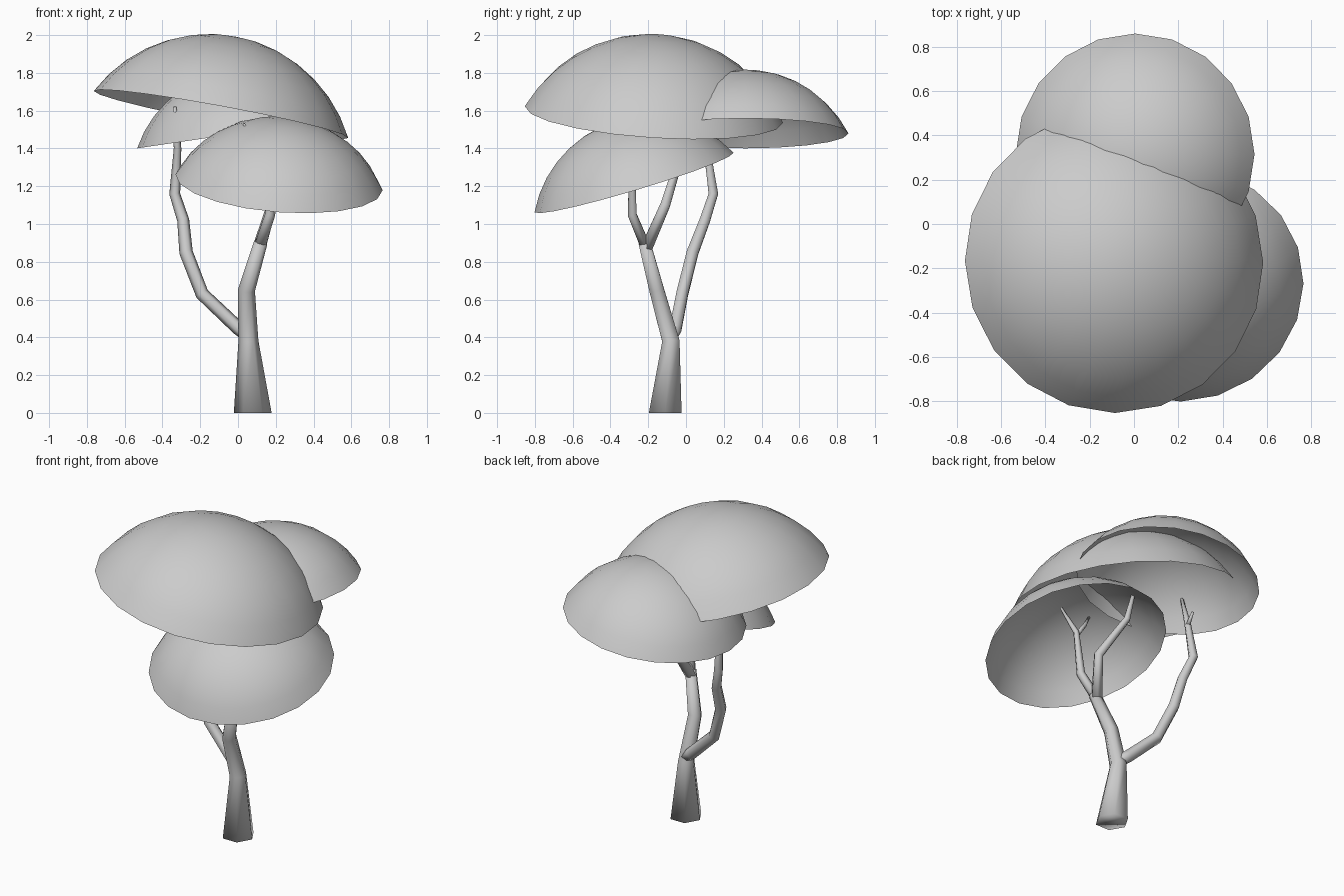
import bpy, bmesh, math
from mathutils import Vector

if "Cube" in bpy.data.objects:
    bpy.data.objects.remove(bpy.data.objects["Cube"])


def finish(bm, name):
    bmesh.ops.recalc_face_normals(bm, faces=bm.faces)
    me = bpy.data.meshes.new(name)
    bm.to_mesh(me)
    bm.free()
    for p in me.polygons:
        p.use_smooth = True
    ob = bpy.data.objects.new(name, me)
    bpy.context.collection.objects.link(ob)
    return ob


def canopy(name, centre, radius, slope, segs=20, rings=7, half=math.radians(63)):
    """Open spherical cap; slope = rim plane rise along x and y."""
    n = Vector((-slope[0], -slope[1], 1)).normalized()
    R = radius / math.sin(half)
    bm = bmesh.new()
    apex = bm.verts.new((0, 0, R * (1 - math.cos(half))))
    prev = None
    for i in range(1, rings + 1):
        a = half * i / rings
        z = R * (math.cos(a) - math.cos(half))
        ring = [bm.verts.new((R * math.sin(a) * math.cos(2 * math.pi * k / segs),
                              R * math.sin(a) * math.sin(2 * math.pi * k / segs), z))
                for k in range(segs)]
        for k in range(segs):
            j = (k + 1) % segs
            if prev:
                bm.faces.new((prev[k], ring[k], ring[j], prev[j]))
            else:
                bm.faces.new((apex, ring[k], ring[j]))
        prev = ring
    ob = finish(bm, name)
    ob.rotation_mode = 'QUATERNION'
    ob.rotation_quaternion = Vector((0, 0, 1)).rotation_difference(n)
    ob.location = centre
    return ob


def limb(name, path, sides=6):
    """Tapered tube through (x, y, z, radius) points."""
    pts = [Vector(p[:3]) for p in path]
    bm = bmesh.new()
    rings = []
    for i, p in enumerate(pts):
        d = (pts[min(i + 1, len(pts) - 1)] - pts[max(i - 1, 0)]).normalized()
        if path[i][2] == 0:
            d = Vector((0, 0, 1))
        q = Vector((0, 0, 1)).rotation_difference(d)
        rings.append([bm.verts.new(p + q @ Vector((
            path[i][3] * math.cos(2 * math.pi * k / sides),
            path[i][3] * math.sin(2 * math.pi * k / sides), 0))) for k in range(sides)])
    for a, b in zip(rings, rings[1:]):
        for k in range(sides):
            j = (k + 1) % sides
            bm.faces.new((a[k], a[j], b[j], b[k]))
    bm.faces.new(rings[0][::-1])
    bm.faces.new(rings[-1])
    return finish(bm, name)


# Leaf canopies
canopy("canopy_large", (-0.09, -0.17, 1.58), 0.685, (-0.185, -0.065))
canopy("canopy_back", (0.005, 0.315, 1.48), 0.545, (0.147, 0.0))
canopy("canopy_front", (0.217, -0.275, 1.22), 0.55, (-0.08, 0.3))

# Trunk and its two upper branches
limb("trunk", [(0.078, -0.11, 0, 0.1), (0.055, -0.08, 0.38, 0.053),
               (0.045, -0.155, 0.65, 0.045), (0.12, -0.22, 0.9, 0.036)])
limb("front_branch", [(0.11, -0.21, 0.87, 0.03), (0.17, -0.285, 1.05, 0.027),
                      (0.205, -0.285, 1.32, 0.018), (0.26, -0.36, 1.5, 0.008)])
limb("front_twig", [(0.205, -0.285, 1.3, 0.015), (0.11, -0.32, 1.42, 0.012),
                    (0.03, -0.375, 1.53, 0.007)])
limb("middle_branch", [(0.11, -0.21, 0.87, 0.035), (0.18, -0.11, 1.1, 0.03),
                       (0.03, -0.03, 1.36, 0.022), (0.02, 0.02, 1.52, 0.012)])

# Long side branch
limb("side_branch", [(0.06, -0.08, 0.4, 0.035), (-0.0, -0.055, 0.45, 0.037),
                     (-0.19, -0.02, 0.63, 0.036), (-0.275, 0.035, 0.85, 0.036),
                     (-0.29, 0.1, 1.02, 0.032), (-0.335, 0.145, 1.16, 0.029),
                     (-0.32, 0.11, 1.4, 0.02), (-0.335, 0.035, 1.62, 0.009)])
limb("side_twig", [(-0.32, 0.11, 1.38, 0.016), (-0.31, 0.17, 1.45, 0.008)])
